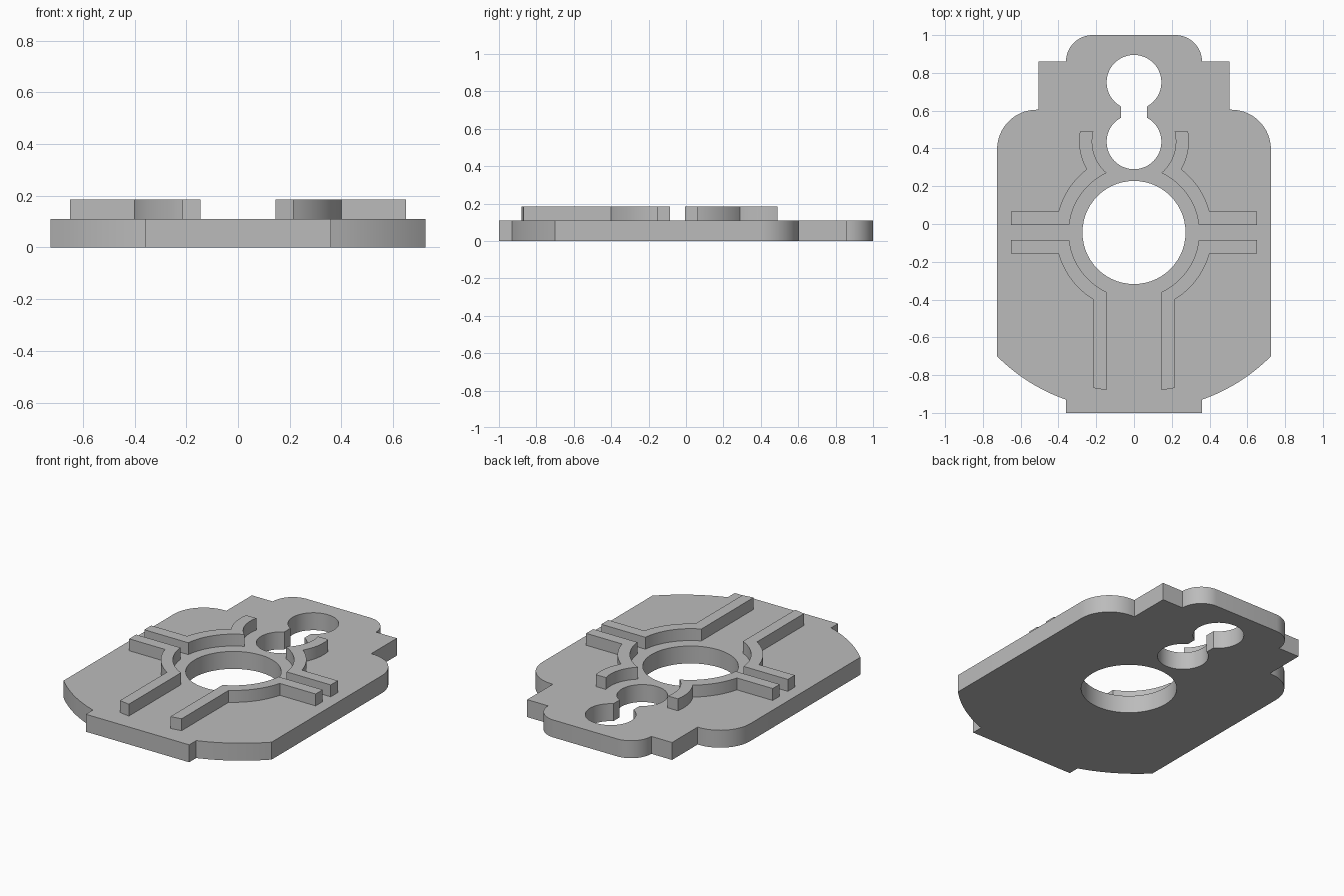
import bpy, bmesh, math

if "Cube" in bpy.data.objects:
    bpy.data.objects.remove(bpy.data.objects["Cube"], do_unlink=True)

grey = bpy.data.materials.new("plain_grey")
grey.use_nodes = True
COLOUR = (0.5, 0.5, 0.5, 1)
grey.diffuse_color = COLOUR
grey.node_tree.nodes["Principled BSDF"].inputs["Base Color"].default_value = COLOUR

PLATE_TOP, RIB_TOP = 0.11, 0.185
BORE = (0, -0.045)
UPPER_HOLE, LOWER_HOLE = (0, 0.75), (0, 0.435)


def arc(centre, start, end, steps=14):
    """Shorter arc from start to end about centre, both ends included."""
    cx, cy = centre
    a0 = math.atan2(start[1] - cy, start[0] - cx)
    a1 = math.atan2(end[1] - cy, end[0] - cx)
    sweep = (a1 - a0 + math.pi) % math.tau - math.pi
    r0, r1 = math.dist(centre, start), math.dist(centre, end)
    points = []
    for i in range(steps + 1):
        t = i / steps
        r, a = r0 + (r1 - r0) * t, a0 + sweep * t
        points.append((cx + r * math.cos(a), cy + r * math.sin(a)))
    return points


def mirrored(half):
    """Close a right-hand half profile with its reflection in x."""
    return half + [(-x, y) for x, y in reversed(half) if x > 1e-5]


def prism(name, loops, z0, z1, mirror=False):
    """Extrude an outline, with any further loops as holes."""
    bm = bmesh.new()
    for loop in loops:
        clean = [p for i, p in enumerate(loop) if math.dist(p, loop[i - 1]) > 1e-4]
        verts = [bm.verts.new((x, y, z0)) for x, y in clean]
        for i, v in enumerate(verts):
            bm.edges.new((verts[i - 1], v))
    bmesh.ops.triangle_fill(bm, edges=bm.edges[:], use_beauty=True, normal=(0, 0, 1))
    top = bmesh.ops.extrude_face_region(bm, geom=bm.faces[:], use_keep_orig=True)
    bmesh.ops.translate(bm, vec=(0, 0, z1 - z0),
                        verts=[g for g in top["geom"] if isinstance(g, bmesh.types.BMVert)])
    bmesh.ops.recalc_face_normals(bm, faces=bm.faces[:])
    mesh = bpy.data.meshes.new(name)
    bm.to_mesh(mesh)
    bm.free()
    mesh.materials.append(grey)
    obj = bpy.data.objects.new(name, mesh)
    bpy.context.collection.objects.link(obj)
    if mirror:
        obj.modifiers.new("Mirror", 'MIRROR').use_mirror_merge = False
    bpy.ops.object.select_all(action='DESELECT')
    obj.select_set(True)
    bpy.context.view_layer.objects.active = obj
    bpy.ops.object.shade_smooth_by_angle(angle=math.radians(25))
    return obj


# Base plate with round bore and keyhole slot
outline = mirrored(
    arc((0.22, 0.86), (0.225, 1.0), (0.36, 0.86))
    + [(0.505, 0.86)]
    + arc((0.515, 0.395), (0.505, 0.605), (0.725, 0.395))
    + arc(BORE, (0.725, -0.70), (0.36, -0.93))
    + [(0.36, -1.0)])
bore = mirrored(arc(BORE, (0, 0.228), (0.273, -0.045))
                + arc(BORE, (0.273, -0.045), (0, -0.318)))
keyhole = mirrored(arc(UPPER_HOLE, (0, 0.895), (0.07, 0.623), 20)
                   + arc(LOWER_HOLE, (0.07, 0.562), (0, 0.29), 20))
prism("base_plate", [outline, bore, keyhole], 0, PLATE_TOP)

# Upper ribs: side arm, ring segment, then a curl around the keyhole
upper_rib = ([(0.65, -0.005), (0.65, 0.065)]
             + arc(BORE, (0.40, 0.065), (0.25, 0.29))
             + arc(LOWER_HOLE, (0.25, 0.29), (0.286, 0.49))
             + arc(LOWER_HOLE, (0.215, 0.49), (0.145, 0.27))
             + arc(BORE, (0.145, 0.27), (0.343, -0.005)))
prism("upper_ribs", [upper_rib], PLATE_TOP, RIB_TOP, mirror=True)

# Lower ribs: side arm, ring segment, then a straight leg
lower_rib = ([(0.65, -0.085), (0.65, -0.155)]
             + arc(BORE, (0.40, -0.155), (0.215, -0.40))
             + [(0.215, -0.868), (0.145, -0.88)]
             + arc(BORE, (0.145, -0.36), (0.343, -0.085)))
prism("lower_ribs", [lower_rib], PLATE_TOP, RIB_TOP, mirror=True)
